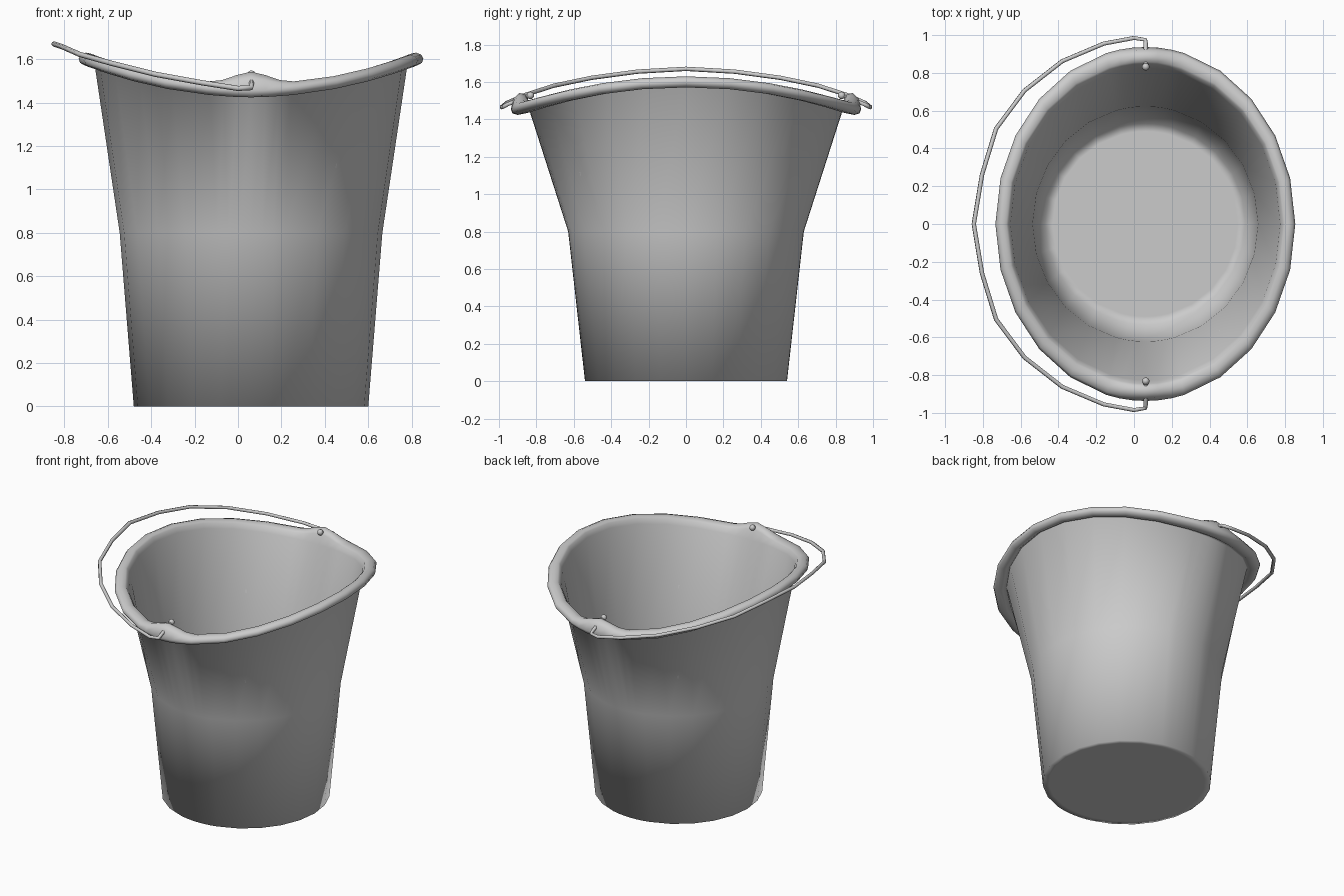
import bpy, bmesh, math
from mathutils import Vector

if "Cube" in bpy.data.objects:
    bpy.data.objects.remove(bpy.data.objects["Cube"])

CX = 0.06  # bucket axis


def link(name, bm):
    bmesh.ops.recalc_face_normals(bm, faces=bm.faces[:])
    me = bpy.data.meshes.new(name)
    bm.to_mesh(me)
    bm.free()
    for p in me.polygons:
        p.use_smooth = True
    ob = bpy.data.objects.new(name, me)
    bpy.context.collection.objects.link(ob)
    return ob


# Bucket: stations around the axis, extra ones near the two handle ears
degrees = sorted(set(range(0, 360, 15)) | {c + d for c in (90, 270) for d in (-10, -5, 5, 10)})


def section(deg):
    """Closed wall section (rx, ry, z) from outer base, over the rolled rim, to inner floor."""
    c = math.cos(math.radians(deg))
    off = min(abs(deg - 90), abs(deg - 270))
    ear = math.exp(-(off / 8.5) ** 2)
    zr = 1.455 + 0.145 * c * c          # rim dips at the sides
    pts = [(0.50, 0.50, 0.0), (0.54, 0.54, 0.0), (0.605, 0.63, 0.8), (0.722, 0.835, zr - 0.015)]
    for k in range(9):                  # rolled rim, outside to inside
        a = math.radians(205 + k * 40 - 40 * (k > 7) * 0.6)
        if k == 8:
            a = math.radians(505)
        s, h = math.cos(a), math.sin(a)
        up = 0.03 * h + (0.058 * ear * max(0, h))
        tilt = -0.008 * s * ear
        pts.append((0.757 + 0.037 * s, 0.887 + 0.05 * s, zr + up + tilt))
    pts += [(0.714, 0.826, zr - 0.015), (0.597, 0.622, 0.8), (0.532, 0.532, 0.012), (0.49, 0.49, 0.012)]
    return pts


bm = bmesh.new()
columns = []
for d in degrees:
    t = math.radians(d)
    columns.append([bm.verts.new((CX + rx * math.cos(t), ry * math.sin(t), z))
                    for rx, ry, z in section(d)])
n = len(columns)
for i in range(n):
    a, b = columns[i], columns[(i + 1) % n]
    for j in range(len(a) - 1):
        bm.faces.new((a[j], b[j], b[j + 1], a[j + 1]))
bm.faces.new([c[0] for c in columns])    # underside
bm.faces.new([c[-1] for c in columns])   # floor
link("bucket", bm)

# Wire handle: half path mirrored across y
half = [(0.062, 0.84, 1.525), (0.062, 0.955, 1.48), (0.06, 0.975, 1.468), (0.0, 0.985, 1.465),
        (-0.16, 0.955, 1.49), (-0.38, 0.862, 1.53), (-0.58, 0.706, 1.58), (-0.73, 0.505, 1.622),
        (-0.805, 0.26, 1.655)]
path = half + [(-0.848, 0, 1.67)] + [(x, -y, z) for x, y, z in reversed(half)]
cu = bpy.data.curves.new("handle", "CURVE")
cu.dimensions = "3D"
cu.bevel_depth = 0.012
cu.bevel_resolution = 1
cu.use_fill_caps = True
sp = cu.splines.new("POLY")
sp.points.add(len(path) - 1)
for p, co in zip(sp.points, path):
    p.co = (*co, 1)
sp.use_smooth = True
bpy.context.collection.objects.link(bpy.data.objects.new("handle", cu))

# Pin heads inside the rim
for side, name in ((1, "pin_back"), (-1, "pin_front")):
    bm = bmesh.new()
    bmesh.ops.create_uvsphere(bm, u_segments=10, v_segments=6, radius=0.02)
    bmesh.ops.translate(bm, verts=bm.verts[:], vec=Vector((0.062, side * 0.832, 1.528)))
    link(name, bm)
